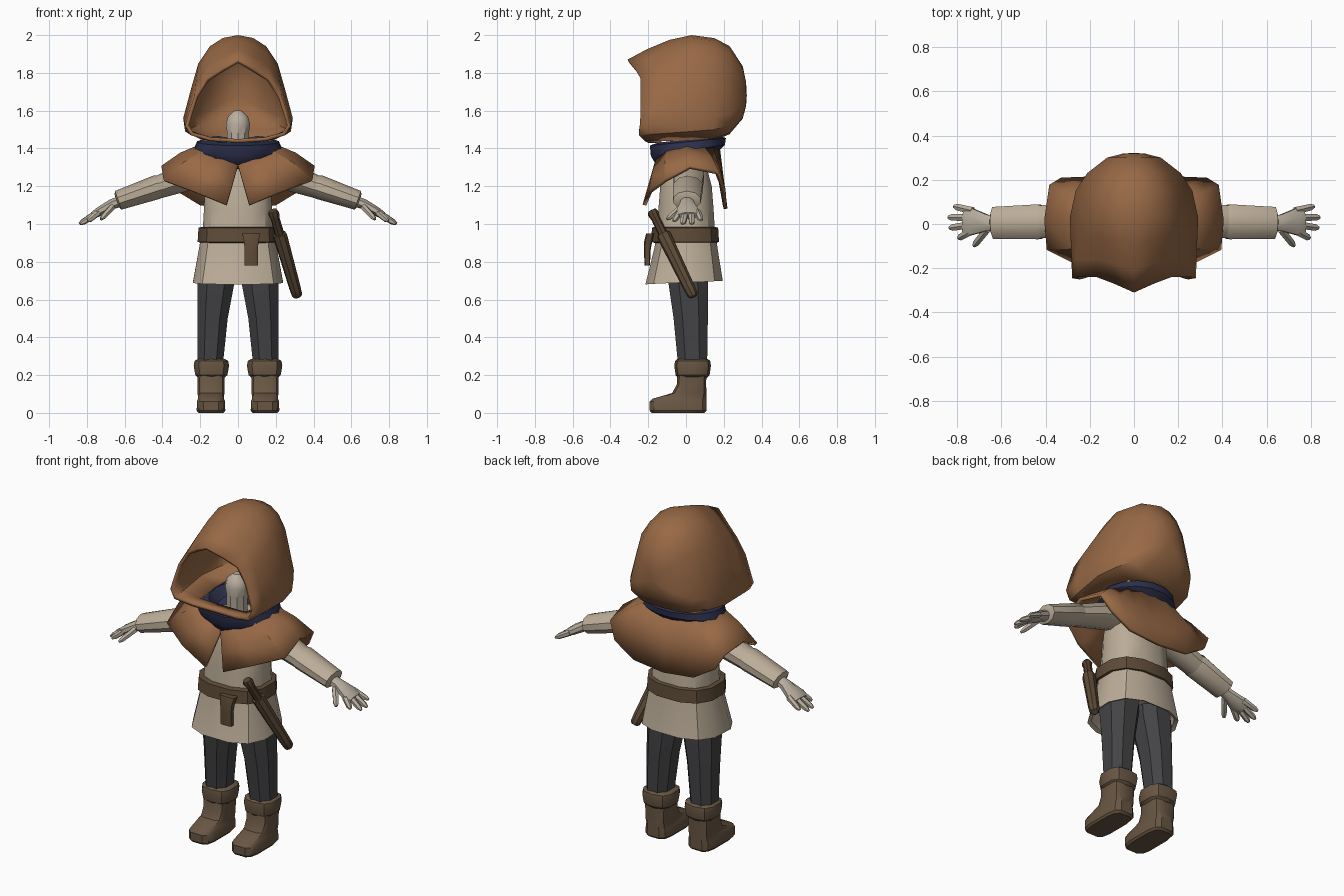
import bpy
import bmesh
from math import sin, cos, pi, radians, copysign
from mathutils import Vector

if "Cube" in bpy.data.objects:
    bpy.data.objects.remove(bpy.data.objects["Cube"], do_unlink=True)


def make_material(name, red, green, blue):
    """Create a flat material from display colour values."""
    colour = [channel ** 2.2 for channel in (red, green, blue)] + [1]
    material = bpy.data.materials.new(name)
    material.use_nodes = True
    material.diffuse_color = colour
    shader = material.node_tree.nodes["Principled BSDF"]
    shader.inputs["Base Color"].default_value = colour
    shader.inputs["Roughness"].default_value = .9
    return material


hood_brown = make_material("hood brown", .59, .41, .28)
scarf_navy = make_material("scarf navy", .19, .2, .3)
tunic_beige = make_material("tunic beige", .73, .67, .59)
skin_pale = make_material("pale skin", .72, .68, .62)
belt_leather = make_material("belt leather", .37, .3, .23)
sheath_leather = make_material("sheath leather", .33, .26, .2)
boot_leather = make_material("boot leather", .41, .34, .27)
trouser_grey = make_material("trouser grey", .27, .27, .28)


def loft(name, rings, material, closed=True, caps=True, mirror=False,
         thickness=0, offset=-1, skip=None):
    """Skin a list of equally long rings, then add the modifiers."""
    bm = bmesh.new()
    rows = [[bm.verts.new(point) for point in ring] for ring in rings]
    count = len(rows[0])
    for i, (lower, upper) in enumerate(zip(rows, rows[1:])):
        for j in range(count if closed else count - 1):
            if skip and skip(i, j):
                continue
            k = (j + 1) % count
            bm.faces.new((lower[j], lower[k], upper[k], upper[j]))
    if closed and caps:
        bm.faces.new(rows[0])
        bm.faces.new(rows[-1])
    bmesh.ops.remove_doubles(bm, verts=bm.verts, dist=.0005)
    bmesh.ops.recalc_face_normals(bm, faces=bm.faces)
    mesh = bpy.data.meshes.new(name)
    bm.to_mesh(mesh)
    bm.free()
    mesh.materials.append(material)
    part = bpy.data.objects.new(name, mesh)
    bpy.context.collection.objects.link(part)
    bpy.ops.object.select_all(action='DESELECT')
    part.select_set(True)
    bpy.context.view_layer.objects.active = part
    bpy.ops.object.shade_smooth_by_angle(angle=radians(35))
    if mirror:
        part.modifiers.new("Mirror", 'MIRROR')
    if thickness:
        solid = part.modifiers.new("Thickness", 'SOLIDIFY')
        solid.thickness = thickness
        solid.offset = offset
    return part


def oval(x, y, z, width, depth, sides=12, power=.8, tilt=0):
    """Horizontal rounded ring; tilt raises the back and lowers the front."""
    ring = []
    for i in range(sides):
        angle = 2 * pi * (i + .5) / sides
        c, s = cos(angle), sin(angle)
        ring.append((x + width * copysign(abs(c) ** power, c),
                     y + depth * copysign(abs(s) ** power, s), z + tilt * s))
    return ring


def tube(name, stations, material, sides=8, mirror=False):
    """Tapered tube through stations of (point, half width, half height)."""
    start, end = Vector(stations[0][0]), Vector(stations[-1][0])
    direction = (end - start).normalized()
    side = direction.cross(Vector((0, 0, 1))).normalized()
    up = side.cross(direction)
    angles = [2 * pi * (i + .5) / sides for i in range(sides)]
    rings = [[Vector(p) + side * (w * cos(a)) + up * (h * sin(a)) for a in angles]
             for p, w, h in stations]
    return loft(name, rings, material, mirror=mirror)


def blend(first, second, t):
    return [Vector(a).lerp(Vector(b), t) for a, b in zip(first, second)]


# Hood: half outlines of the opening and the widest section, closed to the back
opening = [(0, -.31, 1.87), (.09, -.27, 1.82), (.17, -.24, 1.77), (.23, -.24, 1.68),
           (.26, -.24, 1.59), (.28, -.245, 1.52), (.25, -.25, 1.47),
           (.15, -.22, 1.44), (0, -.2, 1.43)]
widest = [(0, .03, 2), (.08, .03, 1.985), (.15, .03, 1.94), (.21, .03, 1.85),
          (.25, .03, 1.71), (.29, .03, 1.56), (.28, .03, 1.49),
          (.18, .03, 1.44), (0, .03, 1.43)]
hood_rings = []
for t in (0, .3, .65, 1):
    ring = blend(opening, widest, t)
    for point in ring:
        point.z += .025 * sin(pi * t) * max(0, point.z - 1.6) / .4
    hood_rings.append(ring)
for y, wide, tall in ((.15, .91, .95), (.23, .73, .82), (.3, .42, .49),
                      (.318, .18, .22), (.322, 0, 0)):
    hood_rings.append([(p[0] * wide, y, 1.68 + (p[2] - 1.68) * tall) for p in widest])
loft("hood", hood_rings, hood_brown, closed=False, mirror=True, thickness=.02,
     skip=lambda i, j: j == 7 and 1 <= i <= 3)

# Neck stump inside the hood
loft("neck", [oval(0, -.01, z, r, r, 10, 1) for z, r in
              ((1.3, .06), (1.48, .06), (1.53, .068), (1.57, .055), (1.6, .02))], skin_pale)

# Scarf wound round the neck, lower at the front
loft("scarf", [oval(0, .01, z, w, d, 16, 1, tilt) for z, w, d, tilt in
               ((1.32, .1, .14, .03), (1.35, .17, .17, .04), (1.39, .24, .2, .03),
                (1.435, .22, .205, .02), (1.45, .17, .16, .02), (1.4, .12, .12, .02))],
     scarf_navy, caps=False)

# Short cape with a slit in front and arches over the arms
collar = [(0, -.16, 1.31), (.08, -.15, 1.34), (.15, -.1, 1.4), (.18, 0, 1.42),
          (.17, .08, 1.42), (.14, .13, 1.42), (.08, .16, 1.41), (0, .17, 1.4)]
hem = [(.06, -.22, 1.1), (.23, -.19, 1.17), (.39, -.11, 1.23), (.4, .02, 1.3),
       (.38, .17, 1.27), (.33, .2, 1.18), (.2, .205, 1.1), (0, .21, 1.08)]
middle = blend(collar, hem, .55)
for point in middle[1:-1]:
    point.z += .015
loft("cape", [collar, middle, hem], hood_brown, closed=False, mirror=True,
     thickness=.02, offset=0)

# Tunic: body and flared skirt
loft("tunic_body", [oval(0, 0, z, w, d) for z, w, d in
                    ((.92, .195, .16), (1.08, .185, .15), (1.2, .18, .14),
                     (1.31, .16, .11), (1.38, .09, .08))], tunic_beige)
loft("tunic_skirt", [oval(0, y, z, w, d, 12, .75, tilt) for y, z, w, d, tilt in
                     ((0, .95, .2, .165, 0), (0, .88, .21, .17, 0), (-.01, .69, .245, .21, .01),
                      (-.01, .7, .225, .19, .01), (0, .78, .2, .16, 0))], tunic_beige)

# Belt with its hanging end
loft("belt", [oval(0, -.005, z, w, d) for z, w, d in
              ((.9, .2, .165), (.905, .22, .185), (.98, .215, .18), (.985, .195, .165))],
     belt_leather)
loft("belt_end", [oval(.07, y, z, w, d, 8, .4) for y, z, w, d in
                  ((-.205, .78, .036, .015), (-.205, .86, .036, .018),
                   (-.2, .91, .04, .022), (-.19, .95, .05, .022))], belt_leather)

# Dagger slung at the left hip
top, tip = Vector((.185, -.18, 1.07)), Vector((.315, .04, .615))
for name, material, profile in (
        ("dagger_handle", sheath_leather, ((0, .024), (.03, .03), (.09, .024), (.3, .026))),
        ("dagger_sheath", belt_leather, ((.27, .036), (.31, .038), (.9, .031), (.98, .028), (1, .02)))):
    tube(name, [(top.lerp(tip, t), r, r) for t, r in profile], material)

# Sleeves and wide forearm cuffs
tube("upper_sleeves", [((.12, .015, 1.29), .085, .075), ((.28, .015, 1.245), .085, .072),
                       ((.45, .01, 1.185), .075, .058)], tunic_beige, 10, True)
tube("forearm_cuffs", [((.4, .01, 1.205), .07, .055), ((.43, .01, 1.195), .083, .064),
                       ((.635, .005, 1.125), .076, .052), ((.642, .005, 1.123), .05, .035)],
     tunic_beige, 10, True)

# Hands with spread fingers
tube("palms", [((.6, .005, 1.13), .035, .03), ((.665, .005, 1.105), .04, .03),
               ((.735, .01, 1.065), .066, .026), ((.77, .015, 1.045), .06, .019)],
     skin_pale, 8, True)
fingers = {"thumbs": ((.665, -.025, 1.09), (.725, -.1, 1.025)),
           "index_fingers": ((.74, -.035, 1.06), (.795, -.065, 1.015)),
           "middle_fingers": ((.75, -.005, 1.055), (.835, -.018, 1)),
           "ring_fingers": ((.75, .03, 1.055), (.84, .03, 1)),
           "little_fingers": ((.73, .06, 1.065), (.815, .08, 1.02))}
for name, (base, end) in fingers.items():
    base, end = Vector(base), Vector(end)
    tube(name, [(base, .019, .018), (base.lerp(end, .8), .017, .015), (end, .008, .007)],
         skin_pale, 6, True)

# Trouser legs
loft("trouser_legs", [oval(x, y, z, w, d, 8, .85) for x, y, z, w, d in
                      ((.148, .035, .25, .072, .082), (.135, .025, .5, .086, .097),
                       (.114, .01, .72, .108, .115), (.11, 0, .85, .1, .115))],
     trouser_grey, mirror=True)

# Boots: foot and shaft in one piece, with a turned-down cuff
loft("boots", [oval(.143, (front + back) / 2, z, w, (back - front) / 2, 12, .5)
               for z, front, back, w in
               ((0, -.185, .1, .068), (.012, -.195, .112, .077), (.06, -.195, .112, .076),
                (.075, -.18, .112, .07), (.105, -.075, .11, .072), (.15, -.05, .108, .073),
                (.24, -.045, .11, .075))], boot_leather, mirror=True)
loft("boot_cuffs", [oval(.141, .035, z, w, d, 10, .7) for z, w, d in
                    ((.185, .07, .075), (.2, .088, .09), (.25, .097, .097),
                     (.275, .092, .093), (.285, .075, .08))], boot_leather, mirror=True)
